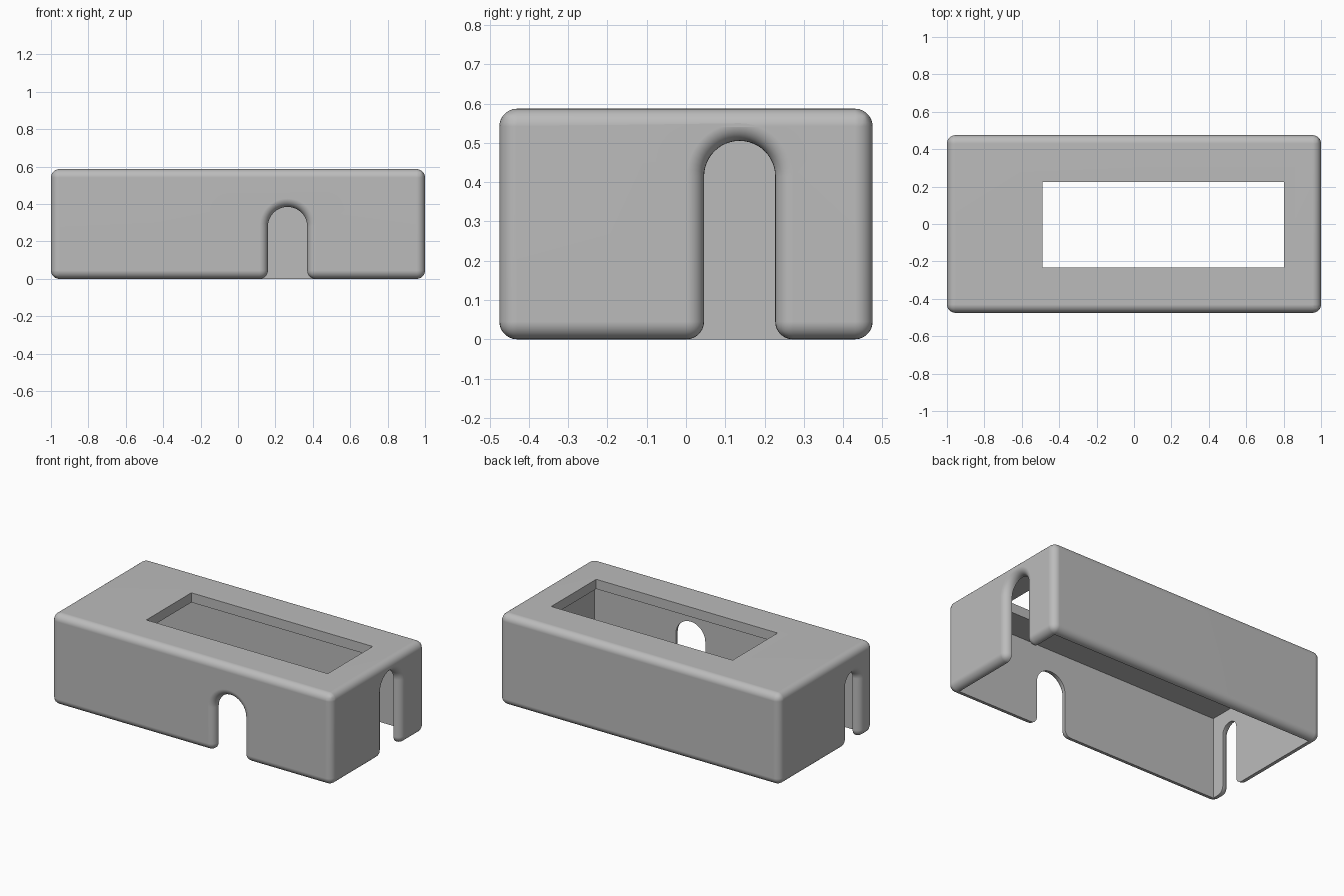
import bpy, bmesh, math
from mathutils import Vector

old = bpy.data.objects.get("Cube")
if old:
    bpy.data.objects.remove(old, do_unlink=True)

HX, HY, H = 1.0, 0.475, 0.587      # outer half length, half depth, height
WALL, ROOF, FILLET = 0.05, 0.062, 0.045

grey = bpy.data.materials.new("plain_grey")
grey.use_nodes = True
colour = (0.5, 0.5, 0.5, 1)
grey.diffuse_color = colour
grey.node_tree.nodes["Principled BSDF"].inputs["Base Color"].default_value = colour


def make_object(name, bm):
    bmesh.ops.recalc_face_normals(bm, faces=bm.faces)
    mesh = bpy.data.meshes.new(name)
    bm.to_mesh(mesh)
    bm.free()
    obj = bpy.data.objects.new(name, mesh)
    bpy.context.collection.objects.link(obj)
    return obj


def box(name, lo, hi):
    lo, hi = Vector(lo), Vector(hi)
    bm = bmesh.new()
    bmesh.ops.create_cube(bm, size=1)
    for v in bm.verts:
        v.co = (lo + hi) / 2 + v.co * (hi - lo)
    return make_object(name, bm)


def arch(name, low, high, top, place, push):
    """Round-topped slot cutter; place(u, z) gives its start, push its depth."""
    r, mid = (high - low) / 2, (high + low) / 2
    pts = [(high, -0.1)]
    for i in range(25):
        a = math.pi * i / 24
        pts.append((mid + r * math.cos(a), top - r + r * math.sin(a)))
    pts.append((low, -0.1))
    bm = bmesh.new()
    face = bm.faces.new([bm.verts.new(place(u, z)) for u, z in pts])
    out = bmesh.ops.extrude_face_region(bm, geom=[face])["geom"]
    moved = [v for v in out if isinstance(v, bmesh.types.BMVert)]
    bmesh.ops.translate(bm, vec=push, verts=moved)
    return make_object(name, bm)


# Solid block and the shapes removed from it
case = box("case_shell", (-HX, -HY, 0), (HX, HY, H))
cutters = [
    box("cavity_cutter", (-HX + WALL, -HY + WALL, -0.2),
        (HX - WALL, HY - WALL, H - ROOF)),
    box("window_cutter", (-0.49, -0.233, H - 0.2), (0.803, 0.225, H + 0.2)),
    arch("front_slot_cutter", 0.16, 0.37, 0.385,
         lambda u, z: (u, -HY - 0.1, z), (0, 0.2, 0)),
    arch("right_slot_cutter", 0.046, 0.227, 0.505,
         lambda u, z: (HX - 0.1, u, z), (0.2, 0, 0)),
    arch("left_slot_cutter", -0.34, -0.22, 0.44,
         lambda u, z: (-HX - 0.1, u, z), (0.2, 0, 0)),
]
for c in cutters:
    m = case.modifiers.new(c.name, 'BOOLEAN')
    m.operation, m.solver, m.object = 'DIFFERENCE', 'EXACT', c

# Bake the cuts, then drop the cutters
bpy.context.view_layer.update()
deps = bpy.context.evaluated_depsgraph_get()
bm = bmesh.new()
bm.from_mesh(case.evaluated_get(deps).to_mesh())
case.modifiers.clear()
for c in cutters:
    bpy.data.objects.remove(c, do_unlink=True)
bmesh.ops.remove_doubles(bm, verts=bm.verts, dist=0.0001)


def outside(v):
    return abs(abs(v.co.x) - HX) < 0.001 or abs(abs(v.co.y) - HY) < 0.001


# Round every sharp edge that touches the outer walls, slot rims included
rims = [e for e in bm.edges if len(e.link_faces) == 2
        and e.calc_face_angle() > 0.5 and any(outside(v) for v in e.verts)]
bmesh.ops.bevel(bm, geom=rims, offset=FILLET, offset_type='OFFSET', segments=7,
                profile=0.5, affect='EDGES', clamp_overlap=False)
bm.to_mesh(case.data)
bm.free()

# Material and smooth fillets
case.data.materials.clear()
case.data.materials.append(grey)
for p in case.data.polygons:
    p.material_index = 0
bpy.ops.object.select_all(action='DESELECT')
case.select_set(True)
bpy.context.view_layer.objects.active = case
bpy.ops.object.shade_smooth_by_angle(angle=math.radians(35))
normals = case.modifiers.new("flat_walls", 'WEIGHTED_NORMAL')
normals.keep_sharp = True
